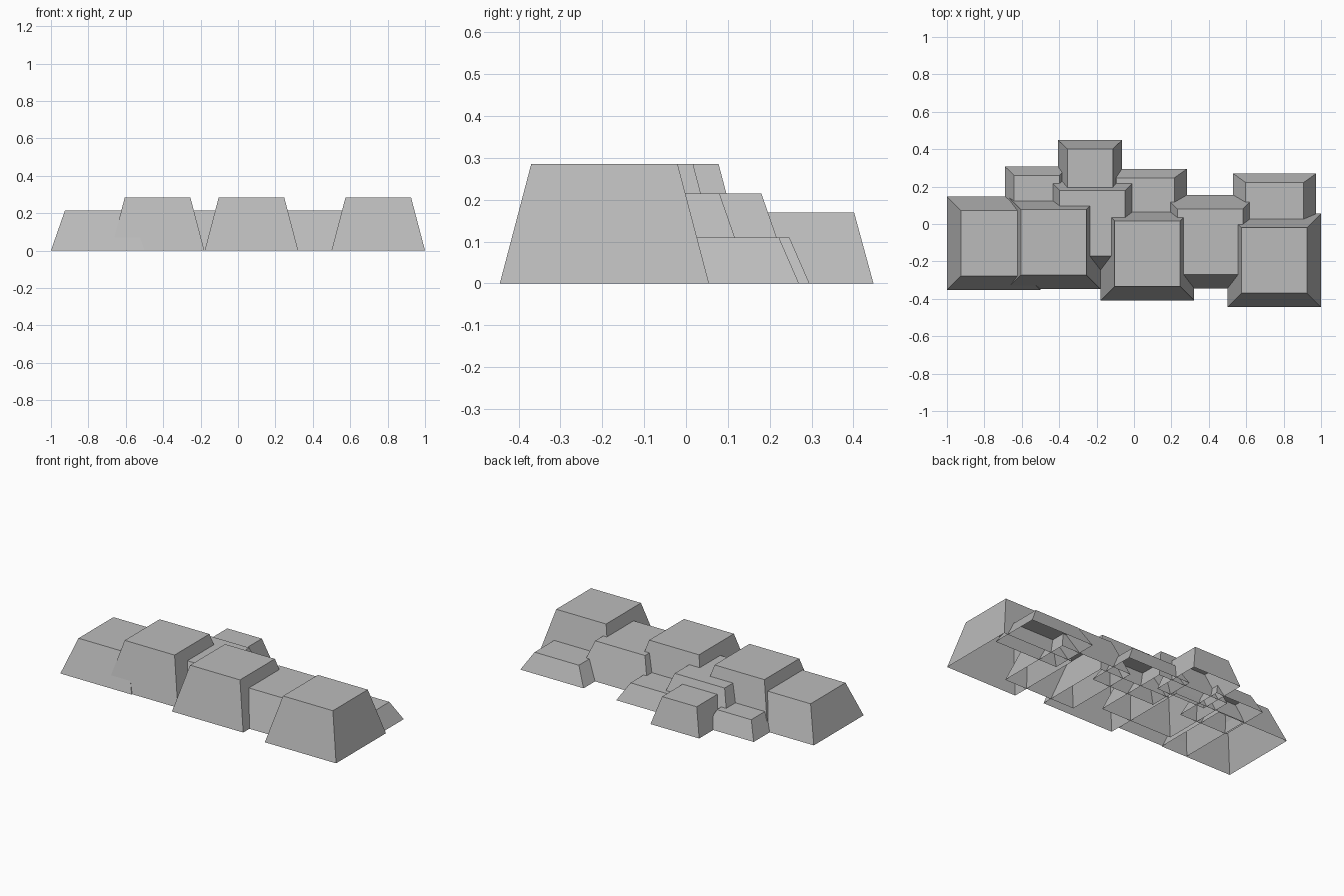
import bpy
import bmesh

cube = bpy.data.objects.get("Cube")
if cube:
    bpy.data.objects.remove(cube, do_unlink=True)

# Single stone grey
GREY = (0.5, 0.5, 0.5, 1.0)
stone = bpy.data.materials.new("stone_grey")
stone.use_nodes = True
stone.diffuse_color = GREY
bsdf = stone.node_tree.nodes["Principled BSDF"]
bsdf.inputs["Base Color"].default_value = GREY
bsdf.inputs["Roughness"].default_value = 0.9


def tapered_block(name, x, y, half_x, half_y, height, taper=0.7):
    """Flat-topped block that narrows upward and is open underneath."""
    bm = bmesh.new()
    bmesh.ops.create_cube(bm, size=2)
    bm.normal_update()
    bottom = [f for f in bm.faces if f.normal.z < -0.5]
    bmesh.ops.delete(bm, geom=bottom, context='FACES_ONLY')
    for v in bm.verts:
        top = v.co.z > 0
        s = taper if top else 1.0
        v.co = (x + v.co.x * half_x * s,
                y + v.co.y * half_y * s,
                height if top else 0.0)
    mesh = bpy.data.meshes.new(name)
    bm.to_mesh(mesh)
    bm.free()
    mesh.materials.append(stone)
    obj = bpy.data.objects.new(name, mesh)
    bpy.context.collection.objects.link(obj)
    return obj


# Large blocks: square footprint, two heights
TALL, MEDIUM = 0.285, 0.215
for name, x, y, height in (
    ("right_end_block", -0.75, -0.103, MEDIUM),
    ("right_tall_block", -0.43, -0.097, TALL),
    ("inner_block", -0.222, 0.005, MEDIUM),
    ("middle_tall_block", 0.072, -0.158, TALL),
    ("left_medium_block", 0.407, -0.095, MEDIUM),
    ("left_end_tall_block", 0.75, -0.195, TALL),
):
    tapered_block(name, x, y, 0.25, 0.25, height)

# Low wide blocks along the back
for name, x, y in (("back_left_low_block", 0.752, 0.11),
                   ("back_middle_low_block", 0.061, 0.135)):
    tapered_block(name, x, y, 0.222, 0.16, 0.11)

# Small blocks at the back right
tapered_block("back_right_low_block", -0.52, 0.147, 0.17, 0.16, 0.11, 0.71)
tapered_block("back_small_block", -0.235, 0.288, 0.171, 0.16, 0.17, 0.71)
